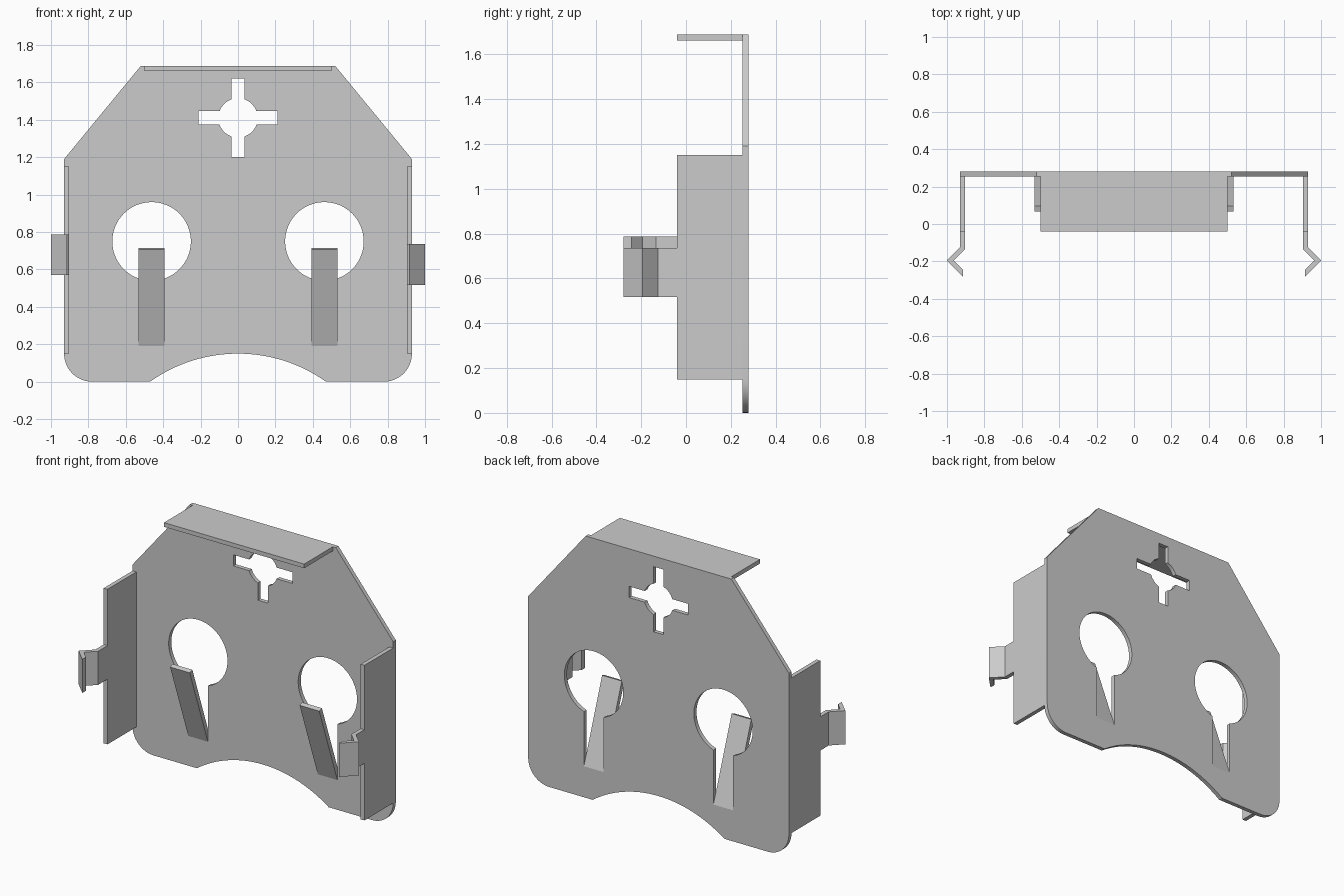
import bpy, bmesh
from math import sin, cos, radians, degrees, asin, atan2, sqrt
from mathutils import Vector

if "Cube" in bpy.data.objects:
    bpy.data.objects.remove(bpy.data.objects["Cube"])

T = 0.027                 # sheet thickness
BACK, FRONT = 0.28, 0.28 - T


def arc(cx, cz, r, a0, a1, n):
    """Points on an arc, angles in degrees."""
    return [(cx + r * cos(radians(a0 + (a1 - a0) * i / n)),
             cz + r * sin(radians(a0 + (a1 - a0) * i / n))) for i in range(n + 1)]


def prism(name, loops, axis, lo, hi):
    """Extrude a filled 2D outline (first loop) with holes along a world axis."""
    place = {'x': lambda a, b: Vector((lo, a, b)),
             'y': lambda a, b: Vector((a, lo, b)),
             'z': lambda a, b: Vector((a, b, lo))}[axis]
    shift = Vector([hi - lo if k == axis else 0 for k in 'xyz'])
    bm = bmesh.new()
    if len(loops) == 1:
        bm.faces.new([bm.verts.new(place(*p)) for p in loops[0]])
    else:
        edges = []
        for loop in loops:
            vs = [bm.verts.new(place(*p)) for p in loop]
            edges += [bm.edges.new((vs[i - 1], vs[i])) for i in range(len(vs))]
        bmesh.ops.triangle_fill(bm, use_beauty=True, use_dissolve=False, edges=edges)
    ext = bmesh.ops.extrude_face_region(bm, geom=bm.faces[:], use_keep_orig=True)
    moved = [g for g in ext['geom'] if isinstance(g, bmesh.types.BMVert)]
    bmesh.ops.translate(bm, verts=moved, vec=shift)
    bmesh.ops.recalc_face_normals(bm, faces=bm.faces[:])
    me = bpy.data.meshes.new(name)
    bm.to_mesh(me)
    bm.free()
    ob = bpy.data.objects.new(name, me)
    bpy.context.collection.objects.link(ob)
    return ob


# Plate outline: chamfered top, rounded bottom corners, arched bottom notch
W, RC = 0.93, 0.15
half, rise = 0.47, 0.15
R = (half ** 2 + rise ** 2) / (2 * rise)
spread = degrees(asin(half / R))
outline = ([(-0.52, 1.688), (-W, 1.19)]
           + arc(-W + RC, RC, RC, 180, 270, 12)
           + arc(0, rise - R, R, 90 + spread, 90 - spread, 32)
           + arc(W - RC, RC, RC, 270, 360, 12)
           + [(W, 1.19), (0.52, 1.688)])

# Keyhole openings: round hole running into a slot
HX, HZ, HR, SW = 0.462, 0.75, 0.21, 0.07
dip = degrees(asin(SW / HR))


def keyhole(s):
    return (arc(s * HX, HZ, HR, -90 + dip, 270 - dip, 56)
            + [(s * HX - SW, 0.2), (s * HX + SW, 0.2)])


# Cross opening: central circle with four arms
CZ, CR, AW, AL = 1.41, 0.105, 0.036, 0.21
da = degrees(asin(AW / CR))
cross = []
for q in range(4):
    c, s = round(cos(radians(90 * q))), round(sin(radians(90 * q)))
    arm = [(AL, -AW), (AL, AW)] + arc(0, 0, CR, da, 90 - da, 8)
    cross += [(c * x - s * z, CZ + s * x + c * z) for x, z in arm]

plate = prism("back_plate", [outline, keyhole(-1), keyhole(1), cross], 'y', FRONT, BACK)
bpy.context.view_layer.objects.active = plate
plate.select_set(True)
bpy.ops.object.shade_smooth_by_angle(angle=radians(25))

# Top flange folded forward
prism("top_flange", [[(-0.04, 1.688 - T), (FRONT, 1.688 - T), (FRONT, 1.688), (-0.04, 1.688)]],
      'x', -0.5, 0.5)

for side, s, clip_z in (("left", -1, 0.57), ("right", 1, 0.518)):
    # Side flange
    xs = sorted((s * W, s * (W - T)))
    prism(side + "_flange", [[(-0.04, 0.15), (FRONT, 0.15), (FRONT, 1.15), (-0.04, 1.15)]],
          'x', *xs)
    # Bent spring clip on the flange edge
    clip = [(W, -0.04), (W, -0.125), (1.0, -0.195), (0.915, -0.28),
            (0.915, -0.243), (0.963, -0.195), (W - T, -0.135), (W - T, -0.04)]
    prism(side + "_clip", [[(s * x, y) for x, y in clip]], 'z', clip_z, clip_z + 0.217)
    # Tongue cut from the slot and bent forward
    prism(side + "_tongue", [[(FRONT, 0.192), (BACK, 0.2), (0.095, 0.716), (0.068, 0.707)]],
          'x', s * HX - SW, s * HX + SW)
